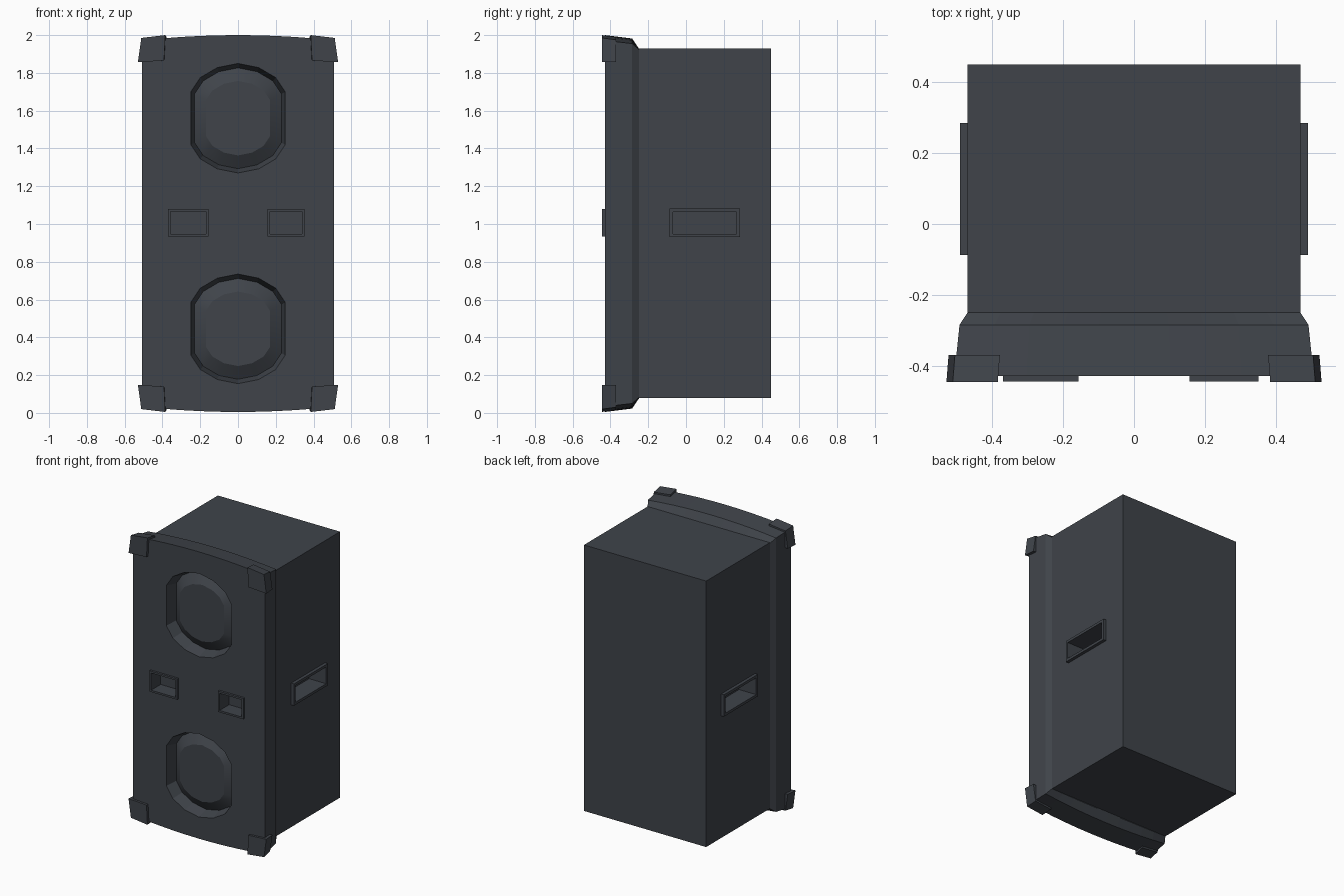
import bpy, bmesh, math

if "Cube" in bpy.data.objects:
    bpy.data.objects.remove(bpy.data.objects["Cube"])

mat = bpy.data.materials.new("dark slate")
mat.diffuse_color = (0.050, 0.057, 0.068, 1)
mat.use_nodes = True
mat.node_tree.nodes["Principled BSDF"].inputs["Base Color"].default_value = mat.diffuse_color


def loft(name, rings, helper=False):
    """Closed solid skinned through equal-length rings, capped at both ends."""
    bm = bmesh.new()
    vs = [[bm.verts.new(p) for p in r] for r in rings]
    n = len(rings[0])
    for a, b in zip(vs, vs[1:]):
        for i in range(n):
            j = (i + 1) % n
            bm.faces.new((a[i], a[j], b[j], b[i]))
    bm.faces.new(vs[0])
    bm.faces.new(vs[-1])
    bmesh.ops.recalc_face_normals(bm, faces=bm.faces)
    me = bpy.data.meshes.new(name)
    bm.to_mesh(me)
    bm.free()
    me.materials.append(mat)
    ob = bpy.data.objects.new(name, me)
    bpy.context.collection.objects.link(ob)
    if helper:
        ob.hide_render = True
        ob.hide_set(True)
    return ob


def rect(a0, a1, b0, b1, place, d):
    return [place(a, b, d) for a, b in ((a0, b0), (a1, b0), (a1, b1), (a0, b1))]


def cut(target, cutter):
    m = target.modifiers.new("cut", 'BOOLEAN')
    m.operation = 'DIFFERENCE'
    m.solver = 'EXACT'
    m.object = cutter


# Cabinet box
flat = lambda a, b, d: (a, d, b)
cabinet = loft("cabinet", [rect(-.47, .47, .08, 1.93, flat, y) for y in (-.25, .45)])


# Front baffle with bowed top and bottom, stepping in to the cabinet
def bowed(y, w, mid, corner):
    xs = [w * (i / 5 - 1) for i in range(11)]
    top = [(x, y, mid - (mid - corner) * (x / w) ** 2) for x in xs]
    return top + [(x, y, 2.005 - z) for x, y, z in reversed(top)]


baffle = loft("front_baffle", [bowed(-.43, .508, 2.0, 1.972),
                               bowed(-.285, .493, 1.982, 1.955),
                               bowed(-.25, .47, 1.93, 1.925)])


# Woofers: sixteen-sided recess with flattened sides and a raised cone
def woofer_ring(y, s, cz):
    half = [(0, .29), (.11, .268), (.2, .215), (.25, .14)]
    right = half + [(x, -z) for x, z in reversed(half)]
    pts = right + [(-x, z) for x, z in reversed(right[1:-1])]
    return [(x * s, y, cz + z * s) for x, z in pts]


for label, cz in (("upper", 1.56), ("lower", .445)):
    c = loft(label + "_woofer_cutter", [woofer_ring(y, s, cz) for y, s in
             ((-.48, 1), (-.43, 1), (-.35, .92))], True)
    cut(baffle, c)
    cone = loft(label + "_woofer_cone", [woofer_ring(y, s, cz) for y, s in
                ((-.335, .92), (-.35, .92), (-.395, .68))])
    bpy.ops.object.select_all(action='DESELECT')
    cone.select_set(True)
    bpy.context.view_layer.objects.active = cone
    bpy.ops.object.shade_smooth_by_angle(angle=math.radians(28))


# Framed pockets: a hollow cup standing proud of a cut opening
def pocket(name, target, a0, a1, b0, b1, place, proud, deep, rim):
    r = lambda k, d: rect(a0 + k, a1 - k, b0 + k, b1 - k, place, d)
    loft(name, [r(0, -deep - .01), r(0, proud), r(rim, proud), r(rim, -deep)])
    c = loft(name + "_cutter", [r(rim * .5, -deep - .005), r(rim * .5, proud + .05)], True)
    cut(target, c)


front = lambda a, b, d: (a, -.43 - d, b)
pocket("left_port", baffle, -.37, -.157, .935, 1.08, front, .015, .09, .013)
pocket("right_port", baffle, .157, .352, .935, 1.08, front, .015, .09, .013)
for label, s in (("right", 1), ("left", -1)):
    side = lambda a, b, d, s=s: (s * (.47 + d), a, b)
    pocket(label + "_handle", cabinet, -.087, .285, .93, 1.082, side, .022, .11, .018)

# Corner protectors, slightly flared and tapering to the back
for sx, side_name in ((1, "right"), (-1, "left")):
    for up, end in ((True, "top"), (False, "bottom")):
        def guard(y, t):
            pts = [(.53 - t * .6, 1.857), (.392 - t * .6, 1.865),
                   (.385 - t * .6, 2.0 - t), (.512 - t * .6, 1.985 - t)]
            return [(sx * x, y, z if up else 2.005 - z) for x, z in pts]
        loft(f"{end}_{side_name}_corner", [guard(-.446, 0), guard(-.37, .01)])
